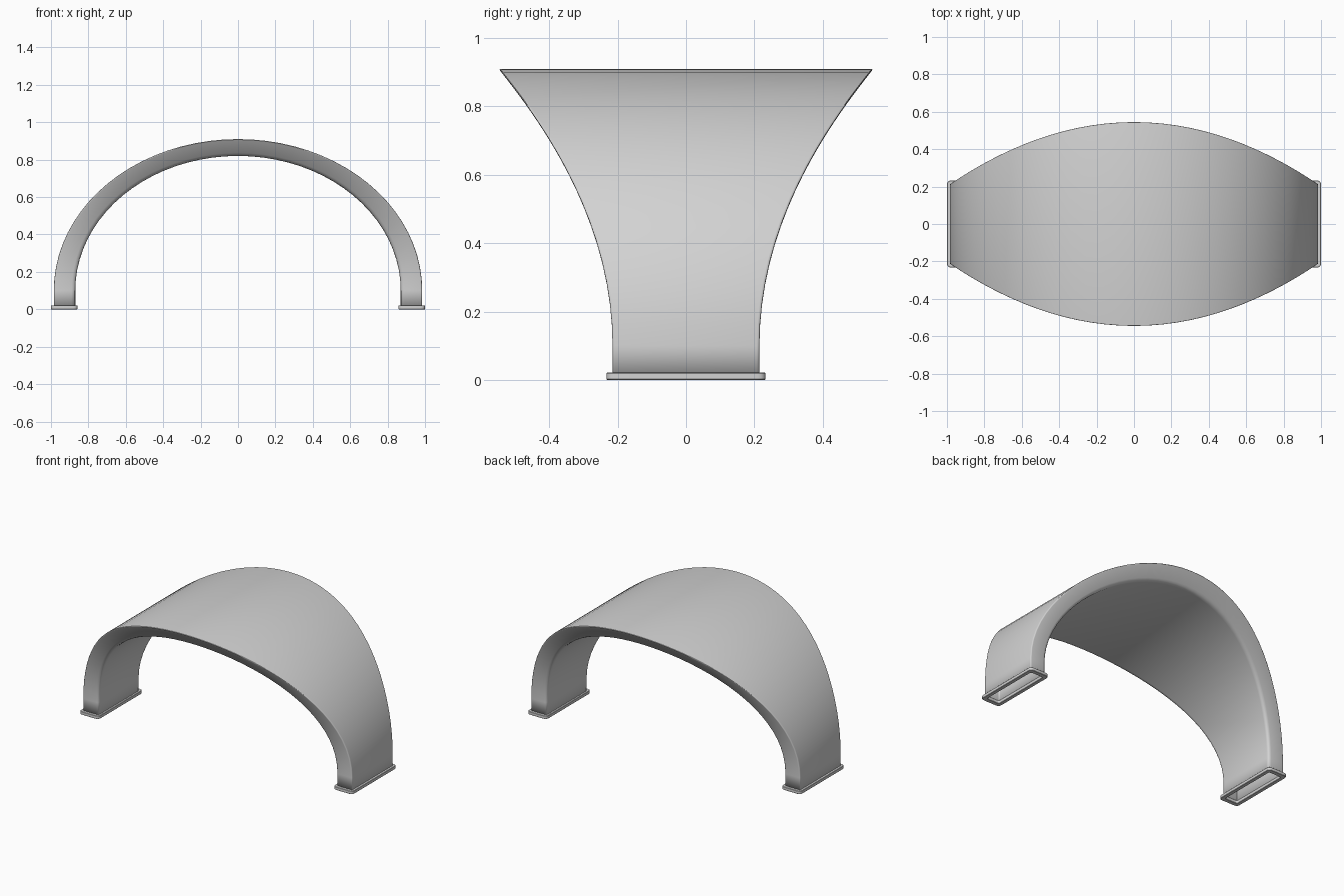
import bpy, bmesh, math
from mathutils import Vector

cube = bpy.data.objects.get("Cube")
if cube:
    bpy.data.objects.remove(cube, do_unlink=True)

grey = bpy.data.materials.new("plain grey")
grey.use_nodes = True
colour = (0.65, 0.65, 0.65, 1)
grey.diffuse_color = colour
grey.node_tree.nodes["Principled BSDF"].inputs["Base Color"].default_value = colour

SPRING = 0.1  # height where the straight legs start to curve
RISE = 0.81


def rounded_loop(corners, radii, steps=4):
    """Round each corner of a closed loop with a short curve."""
    points = []
    for i, c in enumerate(corners):
        r = radii[i]
        start = c + (corners[i - 1] - c).normalized() * r
        end = c + (corners[(i + 1) % len(corners)] - c).normalized() * r
        for k in range(steps):
            t = k / (steps - 1)
            points.append(start * (1 - t) ** 2 + c * 2 * t * (1 - t) + end * t * t)
    return points


def loft(name, loops, closed=False):
    """Skin a series of matching loops into one mesh object."""
    bm = bmesh.new()
    rings = [[bm.verts.new(p) for p in loop] for loop in loops]
    pairs = list(zip(rings, rings[1:]))
    if closed:
        pairs.append((rings[-1], rings[0]))
    for a, b in pairs:
        for i in range(len(a)):
            j = (i + 1) % len(a)
            bm.faces.new((a[i], a[j], b[j], b[i]))
    bmesh.ops.recalc_face_normals(bm, faces=bm.faces)
    mesh = bpy.data.meshes.new(name)
    bm.to_mesh(mesh)
    bm.free()
    mesh.materials.append(grey)
    obj = bpy.data.objects.new(name, mesh)
    bpy.context.collection.objects.link(obj)
    return obj


def smooth(obj):
    bpy.ops.object.select_all(action='DESELECT')
    obj.select_set(True)
    bpy.context.view_layer.objects.active = obj
    bpy.ops.object.shade_smooth_by_angle(angle=math.radians(50))


def half_width(z):
    """The arch flares towards its crown."""
    return 0.215 + 0.333 * max(0, (z - SPRING) / RISE) ** 2


def section(xo, zo, xi, zi):
    yo, yi = half_width(zo), half_width(zi)
    corners = [Vector(p) for p in
               ((xo, -yo, zo), (xo, yo, zo), (xi, yi, zi), (xi, -yi, zi))]
    return rounded_loop(corners, (0.008, 0.008, 0.02, 0.02))


# Hollow flared arch with straight lower legs, open underneath
loops = [section(0.985, 0.004, 0.87, 0.004)]
SEGMENTS = 40
for i in range(SEGMENTS + 1):
    a = math.pi * i / SEGMENTS
    c, s = math.cos(a), math.sin(a)
    loops.append(section(0.985 * c, SPRING + RISE * s,
                         0.87 * c, SPRING + 0.72 * s))
loops.append(section(-0.985, 0.004, -0.87, 0.004))
arch = loft("arch_shell", loops)
wall = arch.modifiers.new("wall", 'SOLIDIFY')
wall.thickness = 0.01
wall.offset = -1
smooth(arch)


# Rounded foot rims around the two open leg ends
def foot_loop(x, hx, hy, z, r):
    corners = [Vector((x + sx * hx, sy * hy, z))
               for sx, sy in ((-1, -1), (1, -1), (1, 1), (-1, 1))]
    return rounded_loop(corners, [r] * 4, 5)


for name, side in (("left_foot_rim", 1), ("right_foot_rim", -1)):
    x = side * 0.929
    foot = loft(name, [
        foot_loop(x, 0.071, 0.233, 0, 0.025),
        foot_loop(x, 0.071, 0.233, 0.021, 0.025),
        foot_loop(x, 0.046, 0.204, 0.021, 0.012),
        foot_loop(x, 0.046, 0.204, 0, 0.012)], closed=True)
    bevel = foot.modifiers.new("soft edge", 'BEVEL')
    bevel.width = 0.002
    bevel.limit_method = 'ANGLE'
    bevel.angle_limit = math.radians(60)
    smooth(foot)
